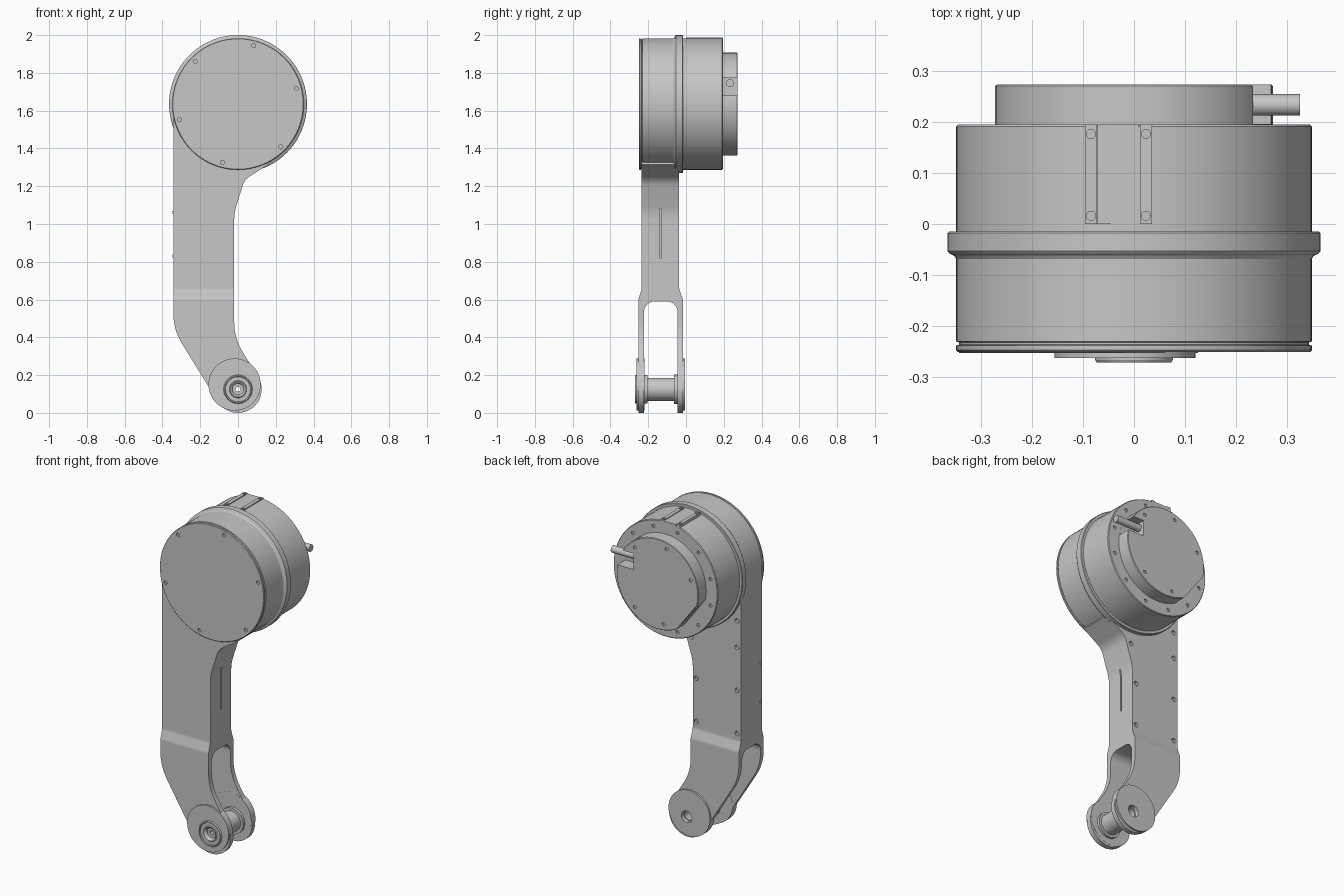
import bpy, bmesh, math
from mathutils import Matrix, Vector

if "Cube" in bpy.data.objects:
    bpy.data.objects.remove(bpy.data.objects["Cube"], do_unlink=True)

grey = bpy.data.materials.new("machined_grey")
grey.use_nodes = True
grey.diffuse_color = (0.57, 0.57, 0.57, 1)
grey.node_tree.nodes["Principled BSDF"].inputs["Base Color"].default_value = (0.57, 0.57, 0.57, 1)

HUB = 1.635            # height of the motor axis
PIVOT = 0.125          # height of the pivot axis
R = 0.348              # motor housing radius


def finish(name, bm):
    bmesh.ops.remove_doubles(bm, verts=bm.verts, dist=1e-5)
    bmesh.ops.recalc_face_normals(bm, faces=bm.faces)
    mesh = bpy.data.meshes.new(name)
    bm.to_mesh(mesh)
    bm.free()
    mesh.materials.append(grey)
    ob = bpy.data.objects.new(name, mesh)
    bpy.context.collection.objects.link(ob)
    return ob


def lathe(name, profile, cz):
    """Spin a closed (radius, y) profile about the y axis at height cz."""
    bm = bmesh.new()
    vs = [bm.verts.new((r, y, cz)) for r, y in profile]
    es = [bm.edges.new((v, vs[i - 1])) for i, v in enumerate(vs)]
    bmesh.ops.spin(bm, geom=vs + es, cent=(0, 0, cz), axis=(0, 1, 0),
                   angle=2 * math.pi, steps=96)
    return finish(name, bm)


def prism(name, points, direction):
    """Closed solid between a flat outline and its shifted copy."""
    bm = bmesh.new()
    near = [bm.verts.new(p) for p in points]
    far = [bm.verts.new(Vector(p) + Vector(direction)) for p in points]
    bm.faces.new(near)
    bm.faces.new(far[::-1])
    for i in range(len(near)):
        bm.faces.new((near[i - 1], far[i - 1], far[i], near[i]))
    return finish(name, bm)


def rods(name, specs, sides=20):
    """Cylinders as (centre, axis, radius, depth) in one mesh."""
    bm = bmesh.new()
    for centre, axis, r, depth in specs:
        m = Matrix.Translation(centre) @ Vector(axis).to_track_quat("Z", "Y").to_matrix().to_4x4()
        bmesh.ops.create_cone(bm, cap_ends=True, segments=sides, radius1=r,
                              radius2=r, depth=depth, matrix=m)
    return finish(name, bm)


def box(name, centre, size, tilt=0):
    bm = bmesh.new()
    m = Matrix.Translation(centre) @ Matrix.Rotation(tilt, 4, "Y") @ Matrix.Diagonal((*size, 1))
    bmesh.ops.create_cube(bm, size=1, matrix=m)
    return finish(name, bm)


def boolean(ob, cutter, op="DIFFERENCE", keep=False):
    mod = ob.modifiers.new("cut", "BOOLEAN")
    mod.operation, mod.solver, mod.object = op, "EXACT", cutter
    bpy.context.view_layer.objects.active = ob
    bpy.ops.object.modifier_apply(modifier=mod.name)
    if not keep:
        bpy.data.objects.remove(cutter, do_unlink=True)


def fillet(points, steps=10):
    """Round the corners of an open (a, b, radius) path."""
    out = []
    for i, (a, b, r) in enumerate(points):
        p = Vector((a, b))
        if r == 0:
            out.append(p)
            continue
        u = (Vector(points[i - 1][:2]) - p).normalized()
        v = (Vector(points[i + 1][:2]) - p).normalized()
        half = u.angle(v) / 2
        centre = p + (u + v).normalized() * r / math.sin(half)
        s = p + u * r / math.tan(half) - centre
        e = p + v * r / math.tan(half) - centre
        out += [centre + s.lerp(e, k / steps).normalized() * r for k in range(steps + 1)]
    return out


def polar(r, degrees, y, cx=0, cz=HUB):
    t = math.radians(degrees)
    return Vector((cx + r * math.cos(t), y, cz + r * math.sin(t)))


Y = (0, 1, 0)

# Motor housing: front cover, front body with collar, rear body
cover = lathe("front_cover", [(0, -.25), (R - .003, -.25), (R, -.247), (R, -.238),
                              (R - .006, -.236), (0, -.236)], HUB)
boolean(cover, rods("cut", [(polar(.32, 15 + 60 * k, -.25), Y, .011, .02) for k in range(6)]))
lathe("front_housing", [(0, -.237), (R - .006, -.237), (R - .006, -.232), (R, -.23), (R, -.068),
                        (.352, -.062), (.361, -.058), (.365, -.053), (.365, -.018),
                        (.362, -.015), (0, -.015)], HUB)
rear = lathe("rear_housing", [(0, -.02), (R, -.02), (R, .191), (R - .004, .195), (0, .195)], HUB)
boolean(rear, rods("cut", [(polar(.31, 15 + 30 * k, .195), Y, .01, .016) for k in range(12)]))

# Rear cap with a flat connector side and a cable notch
cap = lathe("rear_cap", [(0, .19), (.272, .19), (.272, .27), (.269, .273), (0, .273)], HUB)
flat = 217
boolean(cap, box("cut", polar(.345, flat, .23), (.2, .3, .6), -math.radians(flat)))
boolean(cap, box("cut", polar(.245, flat, .233), (.03, .03, .15), -math.radians(flat)))
boolean(cap, box("cut", (.26, .25, 1.728), (.2, .108, .096)))
boolean(cap, rods("cut", [(polar(.235, a, .273), Y, .01, .014) for a in (50, 105, 160, 260, 310)]))
rods("connector_pins", [(polar(.235, flat, .233) + polar(.025 * k, flat + 90, 0, 0, 0),
                         polar(1, flat, 0, 0, 0), .007, .018) for k in range(-2, 3)], 12)
rods("cable", [((.235, .233, 1.745), (1, 0, 0), .021, .18)], 32)

# Mounting rails on top of the rear housing
rail_x = (-.084, .0235)
for x, side in zip(rail_x, ("right", "left")):
    rail = box(f"{side}_top_rail", (x, .0975, 1.967), (.023, .195, .04))
    boolean(rail, rods("cut", [((x, y, 1.987), (0, 0, 1), .009, .016) for y in (.016, .176)]))
box("top_channel_plate", (-.031, .0975, 1.965), (.08, .195, .036))

# Arm: front outline trimmed by the side outline, which makes the fork
lean = Vector((.85, .53)) * .125
outline = fillet([(-.1, 1.64, 0), (-.342, 1.64, 0), (-.342, .44, .3), (-lean.x, PIVOT - lean.y, 0)])
outline += [Vector((math.cos(t), math.sin(t))) * .125 + Vector((0, PIVOT))
            for t in (math.radians(212 + 7.5 * k) for k in range(1, 24))]
outline += fillet([(lean.x, PIVOT + lean.y, 0), (-.02, .395, .3), (-.02, 1.06, .25),
                   (.035, 1.235, .09), (.16, 1.315, 0), (.1, 1.5, 0)])
arm = prism("arm", [(p.x, -.3, p.y) for p in outline], (0, .35, 0))
side = fillet([(-.235, 2, 0), (-.235, .655, .05), (-.252, .60, .05), (-.252, -.1, 0), (-.222, -.1, 0),
               (-.222, .59, .055), (-.045, .59, .055), (-.045, -.1, 0), (-.016, -.1, 0),
               (-.016, .60, .05), (-.036, .655, .05), (-.036, 2, 0)])
boolean(arm, prism("cut", [(-.6, p.x, p.y) for p in side], (1.2, 0, 0)), "INTERSECT")
bolts = [(-.315, z) for z in (.7, .96, 1.22, 1.38)] + [(-.045, .7), (-.045, .96), (-.01, 1.2)]
boolean(arm, rods("cut", [((x, -.036, z), Y, .014, .03) for x, z in bolts]))
boolean(arm, box("cut", (-.02, -.135, .95), (.016, .008, .26)))
rods("side_screws", [((-.342, -.222, z), (1, 0, 0), .008, .008) for z in (.83, 1.06)])

# Pivot pads on both fork tips, with the bore through everything
bore = rods("pivot_bore", [((0, -.13, PIVOT), Y, .035, .5)], 48)
boolean(arm, bore, keep=True)
for name, y0, y1 in (("front_pivot_pad", -.262, -.221), ("rear_pivot_pad", -.046, -.005)):
    pad = rods(name, [((-.018, (y0 + y1) / 2, .15), Y, .138, y1 - y0)], 96)
    boolean(pad, bore, keep=True)
bpy.data.objects.remove(bore, do_unlink=True)

# Pivot pin with bushings, hollow through the middle
lathe("pivot_pin", [(.013, -.25), (.03, -.25), (.034, -.262), (.042, -.268), (.046, -.264), (.066, -.264),
                    (.068, -.271), (.073, -.271), (.076, -.266), (.076, -.205), (.061, -.205),
                    (.061, -.063), (.078, -.063), (.078, -.03), (.03, -.03),
                    (.03, -.08), (.013, -.08)], PIVOT)

# Smooth curved walls, keep machined edges crisp
bpy.ops.object.select_all(action="DESELECT")
for ob in bpy.context.collection.objects:
    if ob.type == "MESH" and grey.name in ob.data.materials:
        ob.select_set(True)
        bpy.context.view_layer.objects.active = ob
bpy.ops.object.shade_smooth_by_angle(angle=math.radians(25))
